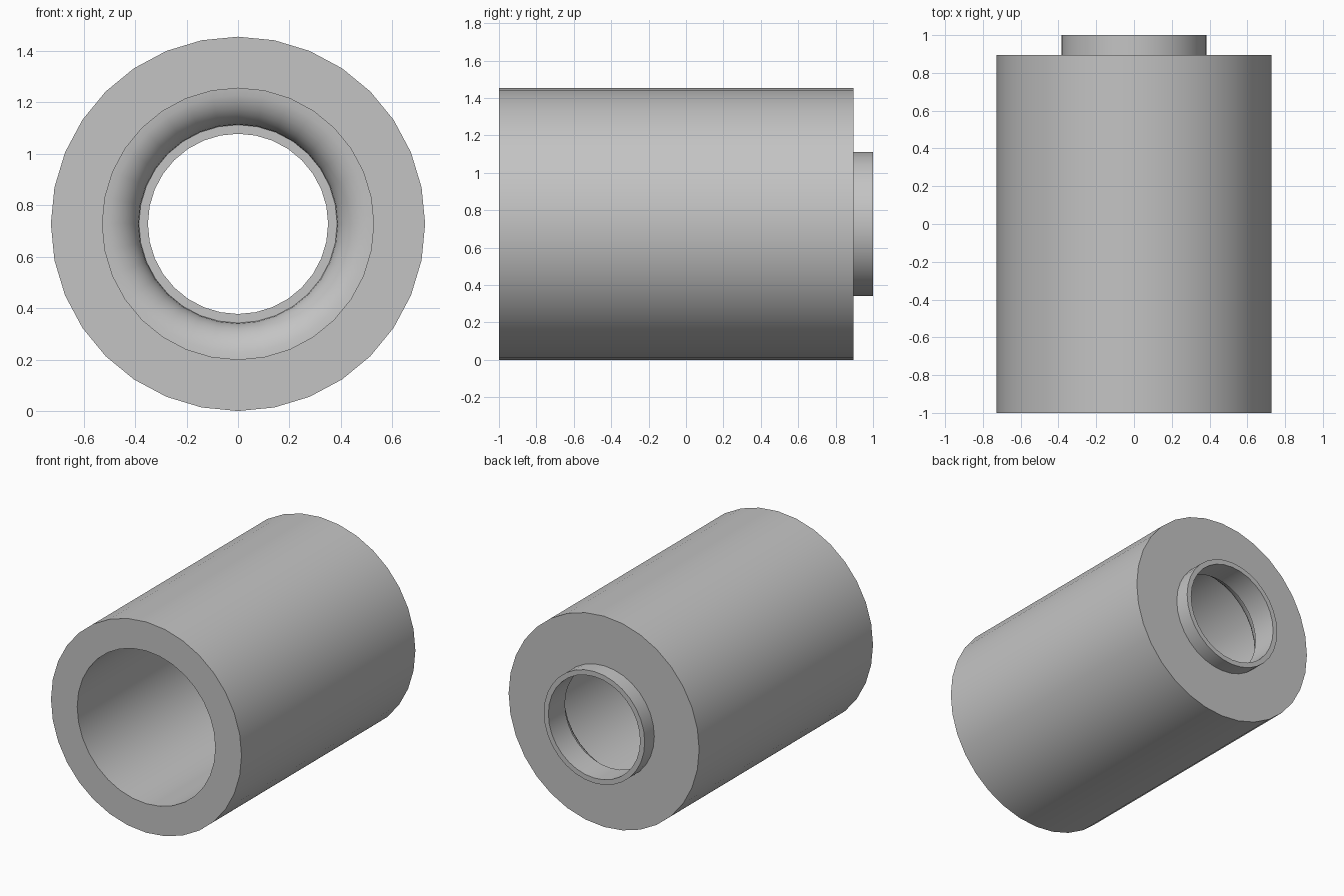
import bpy
import bmesh
from math import sin, cos, pi, radians

cube = bpy.data.objects.get("Cube")
if cube:
    bpy.data.objects.remove(cube, do_unlink=True)

SEGMENTS = 32
OUTER, BORE, THROAT, COLLAR_IN = 0.727, 0.527, 0.385, 0.35
FLOOR_Y, THROAT_Y, BACK_Y = 0.68, 0.82, 0.895

grey = bpy.data.materials.new("plain_grey")
grey.use_nodes = True
colour = (0.55, 0.55, 0.55, 1)
grey.diffuse_color = colour
grey.node_tree.nodes["Principled BSDF"].inputs["Base Color"].default_value = colour


def lathe(name, profile):
    """Spin a closed (radius, y) profile around the y axis."""
    bm = bmesh.new()
    rings = []
    for i in range(SEGMENTS):
        a = 2 * pi * i / SEGMENTS
        rings.append([bm.verts.new((r * cos(a), y, OUTER + r * sin(a))) for r, y in profile])
    n = len(profile)
    for i in range(SEGMENTS):
        here, there = rings[i], rings[(i + 1) % SEGMENTS]
        for j in range(n):
            k = (j + 1) % n
            bm.faces.new((here[j], here[k], there[k], there[j]))
    bmesh.ops.recalc_face_normals(bm, faces=bm.faces)
    mesh = bpy.data.meshes.new(name)
    bm.to_mesh(mesh)
    bm.free()
    mesh.materials.append(grey)
    obj = bpy.data.objects.new(name, mesh)
    bpy.context.collection.objects.link(obj)
    bpy.ops.object.select_all(action="DESELECT")
    obj.select_set(True)
    bpy.context.view_layer.objects.active = obj
    bpy.ops.object.shade_smooth_by_angle(angle=radians(30))
    return obj


# Rounded lip leading from the bore floor into the narrow throat
STEPS = 8
lip = []
for i in range(STEPS + 1):
    t = pi / 2 * i / STEPS
    lip.append((BORE - (BORE - THROAT) * sin(t),
                THROAT_Y - (THROAT_Y - FLOOR_Y) * cos(t)))

# Hollow body with the collar projecting from its back
lathe("hollow_cylinder_with_collar",
      [(OUTER, -1), (BORE, -1)] + lip
      + [(COLLAR_IN, THROAT_Y), (COLLAR_IN, 1), (THROAT, 1), (THROAT, BACK_Y), (OUTER, BACK_Y)])
